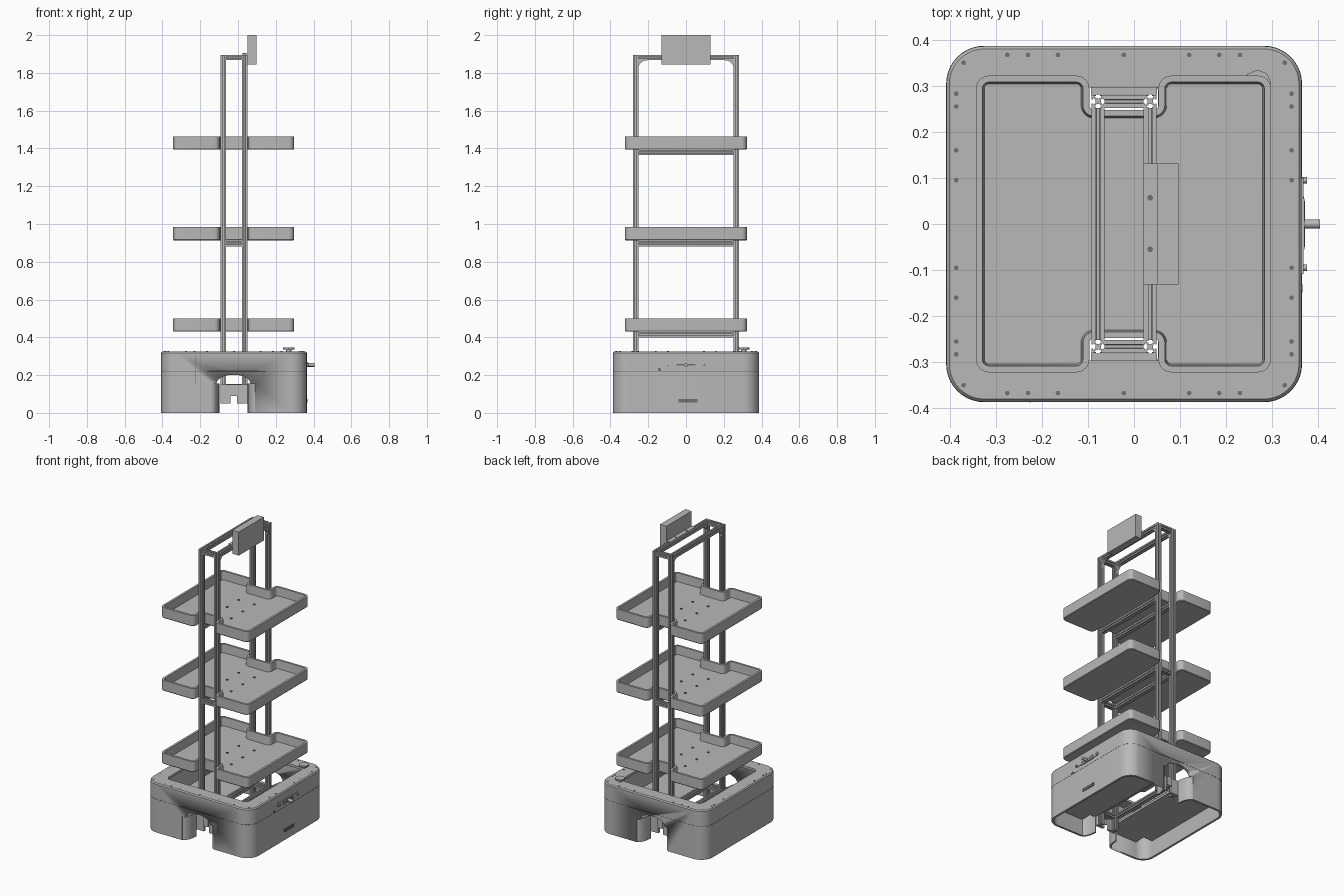
import bpy, bmesh, math
from mathutils import Vector, Matrix

if "Cube" in bpy.data.objects:
    bpy.data.objects.remove(bpy.data.objects["Cube"])


def material(name, v):
    m = bpy.data.materials.new(name)
    m.use_nodes = True
    m.diffuse_color = (v, v, v, 1)
    m.node_tree.nodes["Principled BSDF"].inputs["Base Color"].default_value = (v, v, v, 1)
    return m


GREY = material("light grey", 0.48)
DARK = material("dark grey", 0.16)


def finish(name, bm, mat=GREY, smooth=False):
    bmesh.ops.recalc_face_normals(bm, faces=bm.faces)
    me = bpy.data.meshes.new(name)
    bm.to_mesh(me)
    bm.free()
    me.materials.append(mat)
    ob = bpy.data.objects.new(name, me)
    bpy.context.scene.collection.objects.link(ob)
    if smooth:
        bpy.ops.object.select_all(action='DESELECT')
        ob.select_set(True)
        bpy.context.view_layer.objects.active = ob
        bpy.ops.object.shade_smooth_by_angle(angle=math.radians(35))
    return ob


def box(name, x, y, z, mat=GREY):
    bm = bmesh.new()
    bmesh.ops.create_cube(bm, size=1)
    for v in bm.verts:
        v.co = [(lo + hi) / 2 + c * (hi - lo) for c, (lo, hi) in zip(v.co, (x, y, z))]
    return finish(name, bm, mat)


def disc(name, loc, r, depth, axis='Z', mat=GREY, sides=16):
    bm = bmesh.new()
    turn = Matrix.Rotation(math.pi / 2, 4, 'Y') if axis == 'X' else Matrix()
    bmesh.ops.create_cone(bm, cap_ends=True, segments=sides, radius1=r, radius2=r,
                          depth=depth, matrix=Matrix.Translation(loc) @ turn)
    return finish(name, bm, mat, sides > 8)


def rounded(corners, radii, n=6):
    """Fillet every corner of a closed right-angled outline."""
    out = []
    for i, (p, r) in enumerate(zip(corners, radii)):
        p = Vector(p)
        a = (Vector(corners[i - 1]) - p).normalized()
        b = (Vector(corners[(i + 1) % len(corners)]) - p).normalized()
        for k in range(n + 1):
            t = k / n * math.pi / 2
            out.append(p + a * r * (1 - math.sin(t)) + b * r * (1 - math.cos(t)))
    return out


def loft(name, loops, closed=False, mat=GREY, smooth=True):
    """Join stacked (outline, z) loops; cap the ends or close into a ring."""
    bm = bmesh.new()
    rings = [[bm.verts.new((p[0], p[1], z)) for p in pts] for pts, z in loops]
    pairs = list(zip(rings, rings[1:])) + ([(rings[-1], rings[0])] if closed else [])
    for a, b in pairs:
        for i in range(len(a)):
            bm.faces.new((a[i - 1], a[i], b[i], b[i - 1]))
    if not closed:
        bm.faces.new(rings[0])
        bm.faces.new(rings[-1])
    return finish(name, bm, mat, smooth)


def prism_y(name, pts, y0, y1):
    """Extrude an xz outline along y."""
    ob = loft(name, [(pts, y0), (pts, y1)])
    for v in ob.data.vertices:
        v.co = (v.co.x, v.co.z, v.co.y)
    ob.data.flip_normals()
    return ob


# Slotted aluminium section, one side repeated four times
H = 0.014
SIDE = [(H, -H), (H, -.004), (.0115, -.004), (.0115, -.008), (.006, -.003),
        (.006, .003), (.0115, .008), (.0115, .004), (H, .004)]
SECTION = [Matrix.Rotation(q * math.pi / 2, 2) @ Vector(p) for q in range(4) for p in SIDE]


def beam(name, axis, at, lo, hi):
    ob = loft(name, [(SECTION, lo), (SECTION, hi)], smooth=False)
    if axis == 'X':
        ob.data.transform(Matrix(((0, 0, 1, 0), (1, 0, 0, 0), (0, 1, 0, 0), (0, 0, 0, 1))))
    elif axis == 'Y':
        ob.data.transform(Matrix(((0, 1, 0, 0), (0, 0, 1, 0), (1, 0, 0, 0), (0, 0, 0, 1))))
    ob.data.transform(Matrix.Translation(at))


# Mast frame
PX, PY, TOP = (-.078, .035), .266, 1.895
for x in PX:
    for s in (-1, 1):
        beam("post", 'Z', (x, s * PY, 0), .05, TOP)
    for z in (TOP - H, .14):
        beam("long_beam", 'Y', (x, 0, z), -PY + H, PY - H)
    for z in (1.378, .896, .414):
        beam("tray_beam", 'Y', (x, 0, z), -PY + H, PY - H)
for s in (-1, 1):
    for z in (TOP - H, .896, .14):
        beam("cross_beam", 'X', (0, s * PY, z), PX[0] + H, PX[1] - H)

# Curved corner gussets below the top beams
for x in PX:
    for s in (-1, 1):
        bm = bmesh.new()
        y0, z0, r = s * (PY - H), TOP - 2 * H, .045
        arc = [(y0 - s * r * (1 - math.sin(t)), z0 - r * (1 - math.cos(t)))
               for t in [k * math.pi / 12 for k in range(7)]]
        f = bm.faces.new([bm.verts.new((x - .01, y, z)) for y, z in [(y0, z0)] + arc])
        g = bmesh.ops.extrude_face_region(bm, geom=[f])
        bmesh.ops.translate(bm, vec=(.02, 0, 0),
                            verts=[v for v in g["geom"] if isinstance(v, bmesh.types.BMVert)])
        finish("gusset", bm)


# Trays with a notch around each post pair
def tray_outline(t):
    x0, x1, y = -.343 + t, .297 - t, .322 - t
    n0, n1, ny = -.097 - t, .053 + t, .248 - t
    half = [(x1, y), (n1, y), (n1, ny), (n0, ny), (n0, y), (x0, y)]
    pts = half + [(px, -py) for px, py in reversed(half)]
    out, inn = .028 - t, .01 + t
    radii = [out, out, inn, inn, out, out]
    return rounded(pts, radii + radii[::-1])


for z in (.43, .913, 1.394):
    outer, inner = tray_outline(0), tray_outline(.014)
    loft("tray", [(tray_outline(.003), z), (outer, z + .004), (outer, z + .07),
                  (inner, z + .07), (tray_outline(.018), z + .014)])
    for x in PX:
        for y in (-.12, 0, .12):
            disc("tray_screw", (x, y, z + .015), .007, .006, mat=DARK)

# Hollow base body
X0, X1, Y = -.407, .364, .386


def base_outline(t, r):
    return rounded([(X1 - t, Y - t), (X0 + t, Y - t), (X0 + t, -Y + t), (X1 - t, -Y + t)], [r] * 4, 10)


def strip_outline(t):
    return base_outline(t, .082 - t)


hole = base_outline(.09, .03)
base = loft("base_body", [(strip_outline(0), 0), (strip_outline(0), .318), (strip_outline(.006), .325),
                          (hole, .325), (hole, .31), (strip_outline(.014), .31),
                          (strip_outline(.014), 0)], closed=True)

# Arched openings at front and back
CX = -.024
arch = [(CX + .115, -.05), (CX + .115, .155), (CX + .09, .155)]
arch += [(CX + .09 * math.cos(t), .155 + .047 * math.sin(t))
         for t in [k * math.pi / 12 for k in range(1, 12)]]
arch += [(CX - .09, .155), (CX - .115, .155), (CX - .115, -.05)]
cutter = prism_y("arch_cutter", arch, -.6, .6)
cutter.hide_render = True
cutter.hide_viewport = True
mod = base.modifiers.new("arches", 'BOOLEAN')
mod.object = cutter
mod.operation = 'DIFFERENCE'
mod.solver = 'EXACT'

# Curved fenders leading into the openings
for sx in (-1, 1):
    for sy in (-1, 1):
        arc = [(.115 - .04 * math.sin(t), Y - .004 - .09 * (1 - math.cos(t)))
               for t in [k * math.pi / 12 for k in range(7)]]
        back = [(a + .01, b - .004) for a, b in reversed(arc)]
        pts = [(CX + sx * a, sy * b) for a, b in arc + back]
        loft("fender", [(pts, 0), (pts, .155)])

# Inner floor panels on either side of the centre channel
box("floor_panel", (X0 + .012, -.1), (-.3, .3), (.11, .125))
box("floor_panel", (.052, X1 - .012), (-.3, .3), (.11, .125))
for x in ((X0 + .012, -.14), (.092, X1 - .08)):
    for s in (-1, 1):
        box("floor_edge", x if x[0] > 0 else (X0 + .08, -.14),
            sorted((s * .3, s * .374)), (.11, .125))

# Post feet brackets
for s in (-1, 1):
    y = sorted((s * .281, s * .298))
    box("foot_bracket", (-.093, -.04), y, (.05, .125))
    box("foot_bracket", (-.005, .05), y, (.05, .125))
    box("bracket_tie", (-.093, .05), y, (.125, .15))
    box("bracket_tab", (-.04, -.005), sorted((s * .298, s * .305)), (.09, .15))

# Seam around the body and thin trim lines
seam = strip_outline(-.0008)
loft("seam", [(seam, .2185), (seam, .2205), (strip_outline(.002), .2205),
              (strip_outline(.002), .2185)], closed=True, mat=DARK)
box("front_seam", (-.227, -.225), (-Y - .001, -Y + .002), (.155, .3), DARK)

# Cover screws
for s in (-1, 1):
    for x in (-.37, -.275, -.23, -.165, -.022, .12, .185, .23, .327):
        disc("cover_screw", (x, s * (.35 if abs(x + .022) > .3 else .367), .325), .005, .003, mat=DARK)
    for y in (.095, .16, .255, .283):
        for x in (-.386, .342):
            disc("cover_screw", (x, s * y, .325), .005, .003, mat=DARK)

# Stop button on the cover
disc("button_stem", (.268, .305, .331), .014, .014)
disc("button_cap", (.268, .305, .341), .03, .01, sides=8)

# Docking contact on the side
box("contact_plate", (X1 - .002, X1 + .006), (-.055, .055), (.243, .267))
box("contact_rail", (X1 - .002, X1 + .004), (-.108, .1), (.247, .27))
box("contact_slot", (X1, X1 + .007), (-.05, .05), (.251, .259), DARK)
disc("contact_pin", (X1 + .02, 0, .254), .01, .04, 'X')
for y in (-.095, .095):
    disc("contact_bolt", (X1 + .004, y, .255), .007, .014, 'X')
disc("side_sensor", (X1, -.14, .229), .009, .004, 'X', DARK)
box("side_slot", (X1 - .002, X1 + .005), (-.04, .06), (.055, .073), DARK)

# Screen and its mounting plate
box("screen", (.05, .097), (-.131, .131), (1.845, 2.0))
box("screen_mount", (.021, .05), (-.131, .131), (TOP, TOP + .008))
for y in (-.055, .057):
    disc("mount_screw", (.035, y, TOP + .009), .006, .004, mat=DARK)
